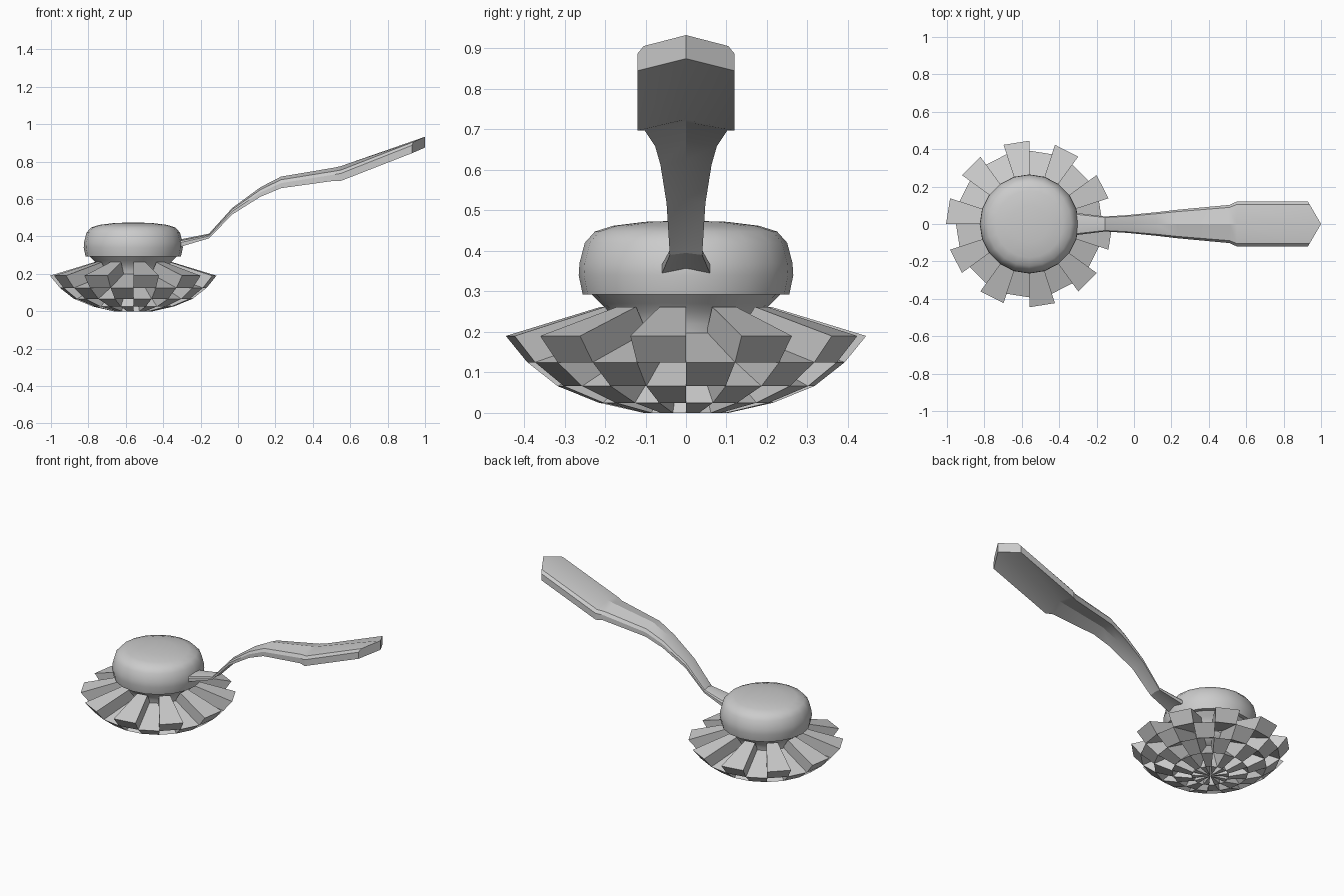
import bpy, bmesh
from math import sin, cos, radians, pi

if "Cube" in bpy.data.objects:
    bpy.data.objects.remove(bpy.data.objects["Cube"])

CX = -0.56      # axis of the brush head


def make(name, bm, smooth=None):
    bmesh.ops.remove_doubles(bm, verts=bm.verts, dist=1e-5)
    bmesh.ops.recalc_face_normals(bm, faces=bm.faces)
    me = bpy.data.meshes.new(name)
    bm.to_mesh(me)
    bm.free()
    ob = bpy.data.objects.new(name, me)
    bpy.context.collection.objects.link(ob)
    if smooth:
        bpy.ops.object.select_all(action='DESELECT')
        ob.select_set(True)
        bpy.context.view_layer.objects.active = ob
        bpy.ops.object.shade_smooth_by_angle(angle=radians(smooth))
    return ob


def lathe(name, profile, n=20, smooth=None):
    bm = bmesh.new()
    rings = [[bm.verts.new((CX + r * cos(2 * pi * i / n), r * sin(2 * pi * i / n), z))
              for i in range(n)] for r, z in profile]
    for a, b in zip(rings, rings[1:]):
        for i in range(n):
            j = (i + 1) % n
            bm.faces.new((a[i], a[j], b[j], b[i]))
    bmesh.ops.remove_doubles(bm, verts=bm.verts, dist=1e-5)
    return make(name, bm, smooth)


# rounded cap with a lip, and the neck that holds the bristles
lathe("cap", [(0, .475), (.1, .472), (.18, .462), (.225, .448), (.25, .42), (.263, .37),
              (.265, .34), (.255, .292), (.232, .292), (.21, .27), (.19, .25),
              (.175, .22), (.17, .19)], smooth=40)
lathe("bristle_core", [(.17, .21), (.155, .185), (.12, .16), (.07, .14), (0, .135)], smooth=40)

# bristle tufts: chequered cells of a bowl, each tapering in to the core
outer = [(.445, .19), (.392, .125), (.317, .066), (.215, .025), (.105, 0), (.004, 0)]
inner = [(.21, .262), (.165, .20), (.135, .165), (.09, .145), (.045, .135), (.002, .13)]
bm = bmesh.new()
for ring in range(5):
    for k in range(10):
        a0 = radians(36 * k + (-18 if ring % 2 == 0 else 0))
        angs = (a0, a0 + radians(18))
        quads = []
        for prof in (outer, inner):
            (r0, z0), (r1, z1) = prof[ring], prof[ring + 1]
            quads.append([bm.verts.new((CX + r * cos(a), r * sin(a), z))
                          for r, z, a in ((r0, z0, angs[0]), (r0, z0, angs[1]),
                                          (r1, z1, angs[1]), (r1, z1, angs[0]))])
        o, n = quads
        bm.faces.new(o)
        bm.faces.new(n[::-1])
        for i in range(4):
            j = (i + 1) % 4
            bm.faces.new((o[j], o[i], n[i], n[j]))
bmesh.ops.recalc_face_normals(bm, faces=bm.faces)
me = bpy.data.meshes.new("bristle_tufts")
bm.to_mesh(me)
bm.free()
bpy.context.collection.objects.link(bpy.data.objects.new("bristle_tufts", me))

# handle: ridged section swept along a bent path
# x at middle, x at edge, half width, z: under middle, under edge, side top, bevel, ridge
stations = [
    (-.33, -.33, .062, .348, .338, .362, .372, .380),
    (-.155, -.155, .040, .395, .390, .402, .408, .415),
    (-.03, -.03, .048, .525, .518, .535, .545, .553),
    (.12, .12, .063, .625, .612, .635, .650, .663),
    (.23, .23, .076, .672, .658, .685, .703, .720),
    (.51, .51, .102, .718, .697, .730, .748, .767),
    (.55, .55, .120, .725, .697, .737, .755, .776),
    (1.0, .93, .120, .875, .845, .887, .906, .933),
]
bm = bmesh.new()
secs = []
for xm, xe, w, um, ue, st, bv, rg in stations:
    xb = xe + (xm - xe) * .13
    half = [(xe, w, ue), (xe, w, st), (xb, w * .87, bv)]
    pts = [(xm, 0, um)] + half + [(xm, 0, rg)] + [(x, -y, z) for x, y, z in half[::-1]]
    secs.append([bm.verts.new(p) for p in pts])
for a, b in zip(secs, secs[1:]):
    for i in range(8):
        j = (i + 1) % 8
        bm.faces.new((a[i], a[j], b[j], b[i]))
bm.faces.new(secs[0])
e = secs[-1]
bm.faces.new(e[:5])
bm.faces.new([e[0]] + e[4:])
make("handle", bm, smooth=20)
